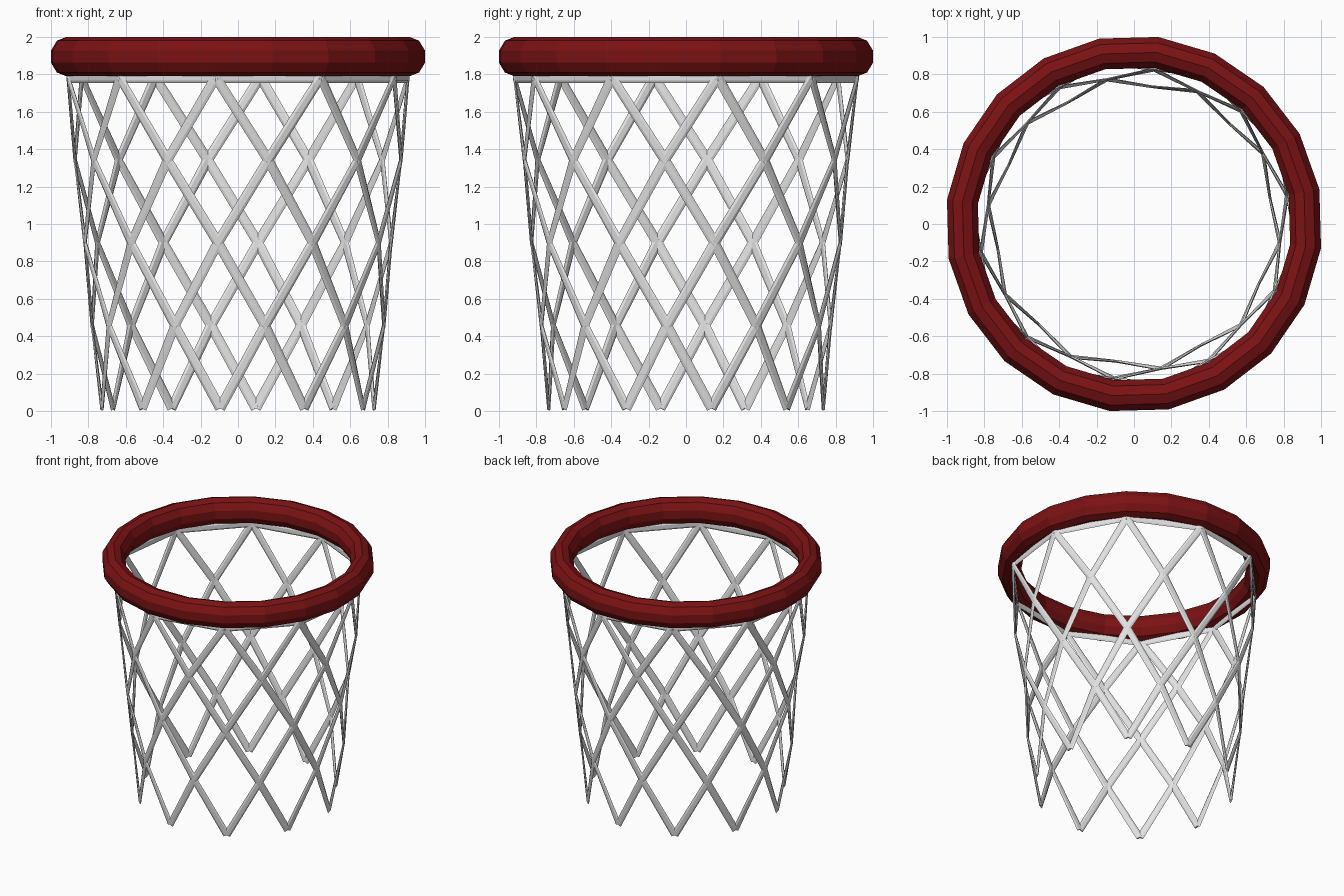
import bpy, bmesh, math
from mathutils import Vector

if "Cube" in bpy.data.objects:
    bpy.data.objects.remove(bpy.data.objects["Cube"])

PHASE = math.radians(10.6)
STRANDS = 10
LEVELS = 4


def material(name, rgb):
    m = bpy.data.materials.new(name)
    m.diffuse_color = (*rgb, 1)
    m.use_nodes = True
    m.node_tree.nodes["Principled BSDF"].inputs["Base Color"].default_value = m.diffuse_color
    return m


red = material("dark red", (0.2, 0.006, 0.007))
white = material("net white", (0.76, 0.76, 0.76))


def finish(bm, name, mat):
    bmesh.ops.recalc_face_normals(bm, faces=bm.faces)
    me = bpy.data.meshes.new(name)
    bm.to_mesh(me)
    bm.free()
    me.materials.append(mat)
    ob = bpy.data.objects.new(name, me)
    bpy.context.collection.objects.link(ob)
    return ob


def skin(bm, rings, closed):
    """Join rings of vertices into a tube."""
    rings = [[bm.verts.new(p) for p in r] for r in rings]
    n = len(rings[0])
    count = len(rings) if closed else len(rings) - 1
    for i in range(count):
        a, b = rings[i], rings[(i + 1) % len(rings)]
        for j in range(n):
            k = (j + 1) % n
            bm.faces.new((a[j], a[k], b[k], b[j]))
    if not closed:
        bm.faces.new(rings[0])
        bm.faces.new(rings[-1])


def polar(r, a, z):
    return Vector((r * math.cos(a), r * math.sin(a), z))


def cord(bm, path, closed=False, half_w=0.027, half_t=0.008):
    """Flattened six-sided cord lying on the net's surface."""
    rings = []
    n = len(path)
    for i, p in enumerate(path):
        a = path[(i - 1) % n] if closed else path[max(i - 1, 0)]
        b = path[(i + 1) % n] if closed else path[min(i + 1, n - 1)]
        t = (b - a).normalized()
        out = Vector((p.x, p.y, 0)).normalized()
        side = t.cross(out).normalized()
        out = side.cross(t).normalized()
        rings.append([p + side * half_w * math.cos(q) + out * half_t * math.sin(q)
                      for q in (math.tau * k / 6 for k in range(6))])
    skin(bm, rings, closed)


# Rim: 20-sided ring with a ten-sided oval section
bm = bmesh.new()
section = [(0.925 + 0.0876 * math.cos(math.radians(18 + 36 * k)),
            1.895 + 0.105 * math.sin(math.radians(18 + 36 * k))) for k in range(10)]
skin(bm, [[polar(r, PHASE + math.tau * i / 20, z) for r, z in section]
          for i in range(20)], True)
finish(bm, "rim", red)

# Net: ten cords winding each way, crossing at every level
step = math.pi / STRANDS
bm = bmesh.new()
for i in range(STRANDS):
    for way in (-1, 1):
        cord(bm, [polar(0.74 + 0.0462 * k, PHASE + 2 * step * i + way * step * k,
                        0.015 + 0.4425 * k) for k in range(LEVELS + 1)])
finish(bm, "net", white)

# Top cord joining the net under the rim
bm = bmesh.new()
cord(bm, [polar(0.925, PHASE + 2 * step * i, 1.782) for i in range(STRANDS)], True)
finish(bm, "net_top_cord", white)
